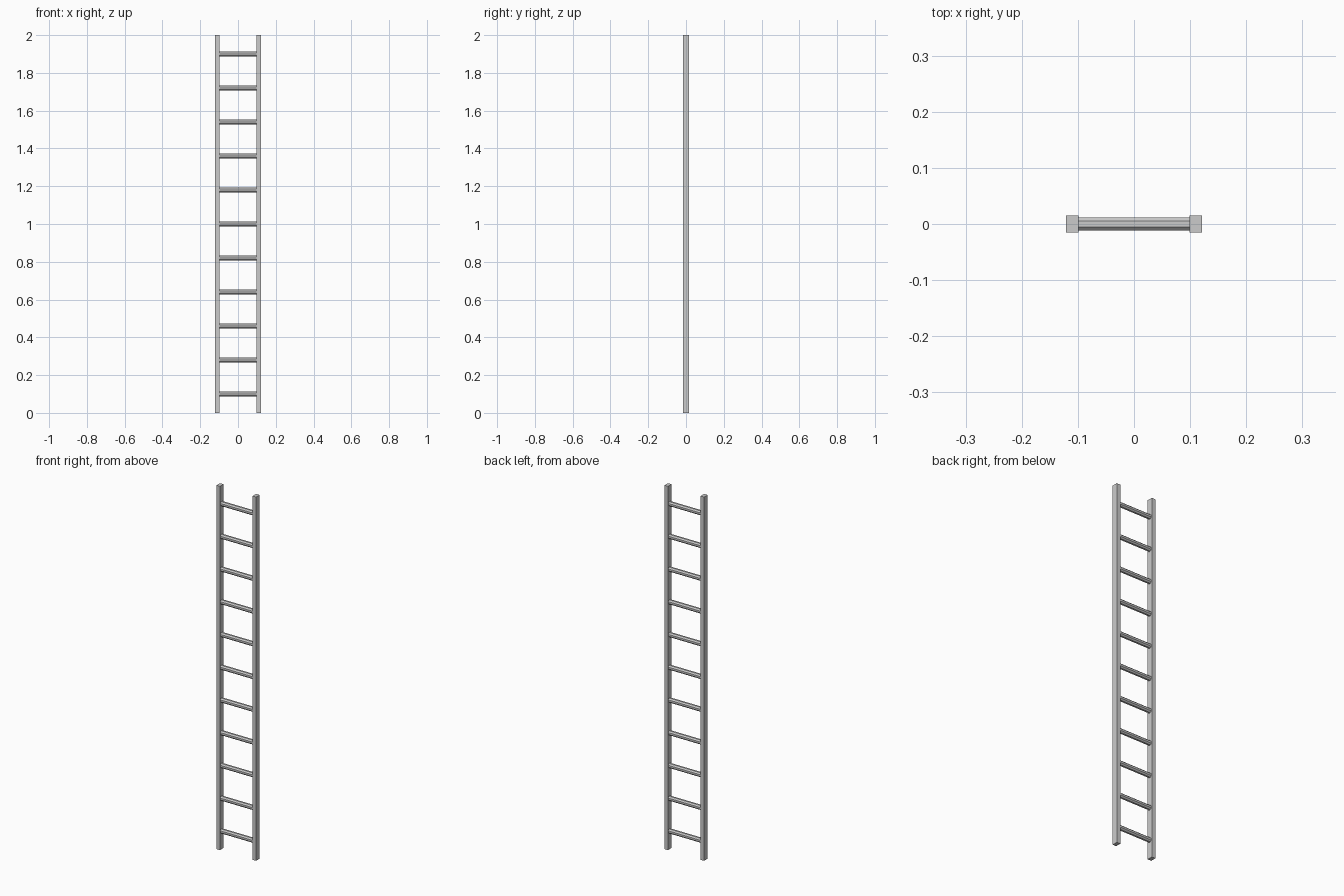
import bpy, math

if "Cube" in bpy.data.objects:
    bpy.data.objects.remove(bpy.data.objects["Cube"])

HEIGHT = 2.0
RAIL_IN, RAIL_OUT, RAIL_DEPTH = 0.099, 0.121, 0.031
RUNGS, FIRST, STEP = 11, 0.10, 0.18
RUNG_HALF = 0.012          # centre to flat of the octagon


def rail(name, side):
    bpy.ops.mesh.primitive_cube_add(
        size=1, location=(side * (RAIL_IN + RAIL_OUT) / 2, 0, HEIGHT / 2))
    ob = bpy.context.object
    ob.name = name
    ob.scale = (RAIL_OUT - RAIL_IN, RAIL_DEPTH, HEIGHT)
    bpy.ops.object.transform_apply(location=False, rotation=False, scale=True)


def rung(name, z):
    # eight-sided bar with a flat tread, butting against both rails
    bpy.ops.mesh.primitive_cylinder_add(
        vertices=8, radius=RUNG_HALF / math.cos(math.pi / 8),
        depth=2 * RAIL_IN, location=(0, 0, 0))
    ob = bpy.context.object
    ob.name = name
    ob.rotation_euler = (0, 0, math.pi / 8)
    bpy.ops.object.transform_apply(rotation=True)
    ob.rotation_euler = (0, math.pi / 2, 0)
    bpy.ops.object.transform_apply(rotation=True)
    ob.location.z = z


# side rails
rail("left_rail", -1)
rail("right_rail", 1)

# rungs
for i in range(RUNGS):
    rung(f"rung_{i + 1}", FIRST + i * STEP)
